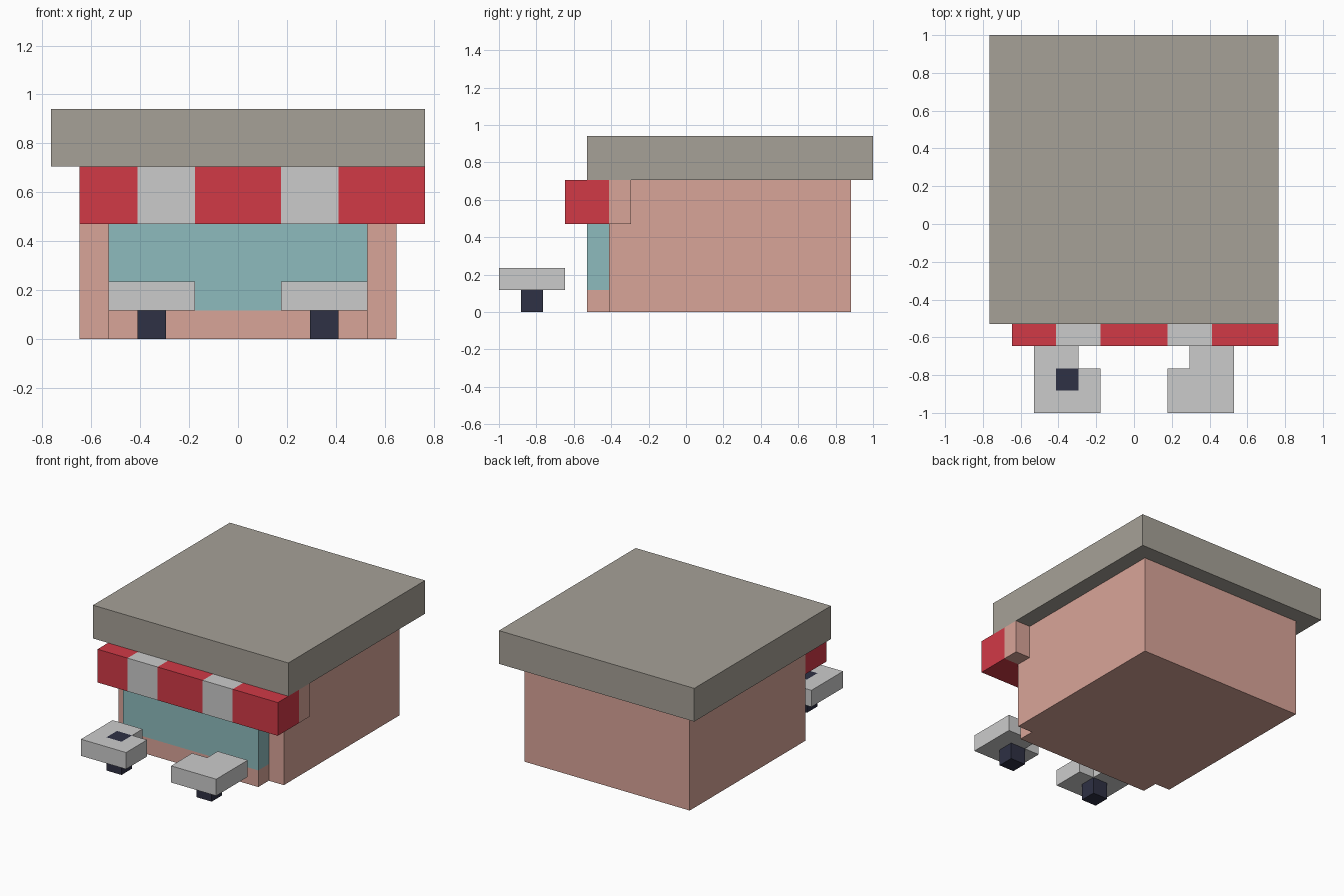
import bpy, bmesh

if "Cube" in bpy.data.objects:
    bpy.data.objects.remove(bpy.data.objects["Cube"])

U = 2 / 17  # block size: the model is 13 x 17 x 8 blocks


def material(name, rgb):
    # 8-bit screen colour to linear
    m = bpy.data.materials.new(name)
    m.diffuse_color = (*[(c / 255) ** 2.2 for c in rgb], 1)
    m.use_nodes = True
    m.node_tree.nodes["Principled BSDF"].inputs["Base Color"].default_value = m.diffuse_color
    return m


PINK = material("pink_wall", (216, 163, 151))
ROOF = material("roof_stone", (165, 160, 150))
TEAL = material("teal_glass", (140, 186, 188))
RED = material("red_cloth", (208, 60, 72))
DARK = material("dark_metal", (50, 52, 70))


def prism(name, outline, z0, z1, mat=None):
    """Extrude an xy outline (in blocks, counter-clockwise) from z0 to z1."""
    bm = bmesh.new()
    base = bm.faces.new([bm.verts.new((x * U, y * U, z0 * U)) for x, y in outline])
    ext = bmesh.ops.extrude_face_region(bm, geom=[base], use_keep_orig=True)
    top = [v for v in ext["geom"] if isinstance(v, bmesh.types.BMVert)]
    bmesh.ops.translate(bm, verts=top, vec=(0, 0, (z1 - z0) * U))
    bmesh.ops.recalc_face_normals(bm, faces=bm.faces)
    mesh = bpy.data.meshes.new(name)
    bm.to_mesh(mesh)
    bm.free()
    if mat:
        mesh.materials.append(mat)
    obj = bpy.data.objects.new(name, mesh)
    bpy.context.collection.objects.link(obj)
    return obj


def box(name, x, y, z, mat=None):
    (x0, x1), (y0, y1) = x, y
    return prism(name, [(x0, y0), (x1, y0), (x1, y1), (x0, y1)], *z, mat)


# Building and roof
box("building_walls", (-5.5, 5.5), (-3.5, 7.5), (0, 6), PINK)
box("roof_slab", (-6.5, 6.5), (-4.5, 8.5), (6, 8), ROOF)

# Shop front
box("window_sill", (-4.5, 4.5), (-4.5, -3.5), (0, 1), PINK)
box("shop_window", (-4.5, 4.5), (-4.5, -3.5), (1, 4), TEAL)

# Striped awning, with its wall bracket on the right
edges = [-5.5, -3.5, -1.5, 1.5, 3.5, 6.5]
for i, span in enumerate(zip(edges, edges[1:])):
    box(f"awning_stripe_{i + 1}", span, (-5.5, -3.5), (4, 6), None if i % 2 else RED)
box("awning_bracket", (5.5, 6.5), (-3.5, -2.5), (4, 6), PINK)

# Notched tables, mirrored; the left leg comes up through its tabletop
outline = [(1.5, -8.5), (4.5, -8.5), (4.5, -5.5), (2.5, -5.5), (2.5, -6.5), (1.5, -6.5)]
for side, s, leg_top in (("left", -1, 2), ("right", 1, 1)):
    pts = [(s * x, y) for x, y in outline]
    table = prism(f"table_top_{side}", pts if s > 0 else pts[::-1], 1, 2)
    leg_x = sorted((s * 2.5, s * 3.5))
    box(f"table_leg_{side}", leg_x, (-7.5, -6.5), (0, leg_top), DARK)
    if leg_top == 2:
        cutter = box("leg_hole_cutter", leg_x, (-7.5, -6.5), (0.5, 2.5))
        cutter.hide_render = True
        mod = table.modifiers.new("leg_hole", "BOOLEAN")
        mod.object, mod.solver = cutter, "EXACT"
        bpy.context.view_layer.objects.active = table
        bpy.ops.object.modifier_apply(modifier=mod.name)
        bpy.data.objects.remove(cutter)
